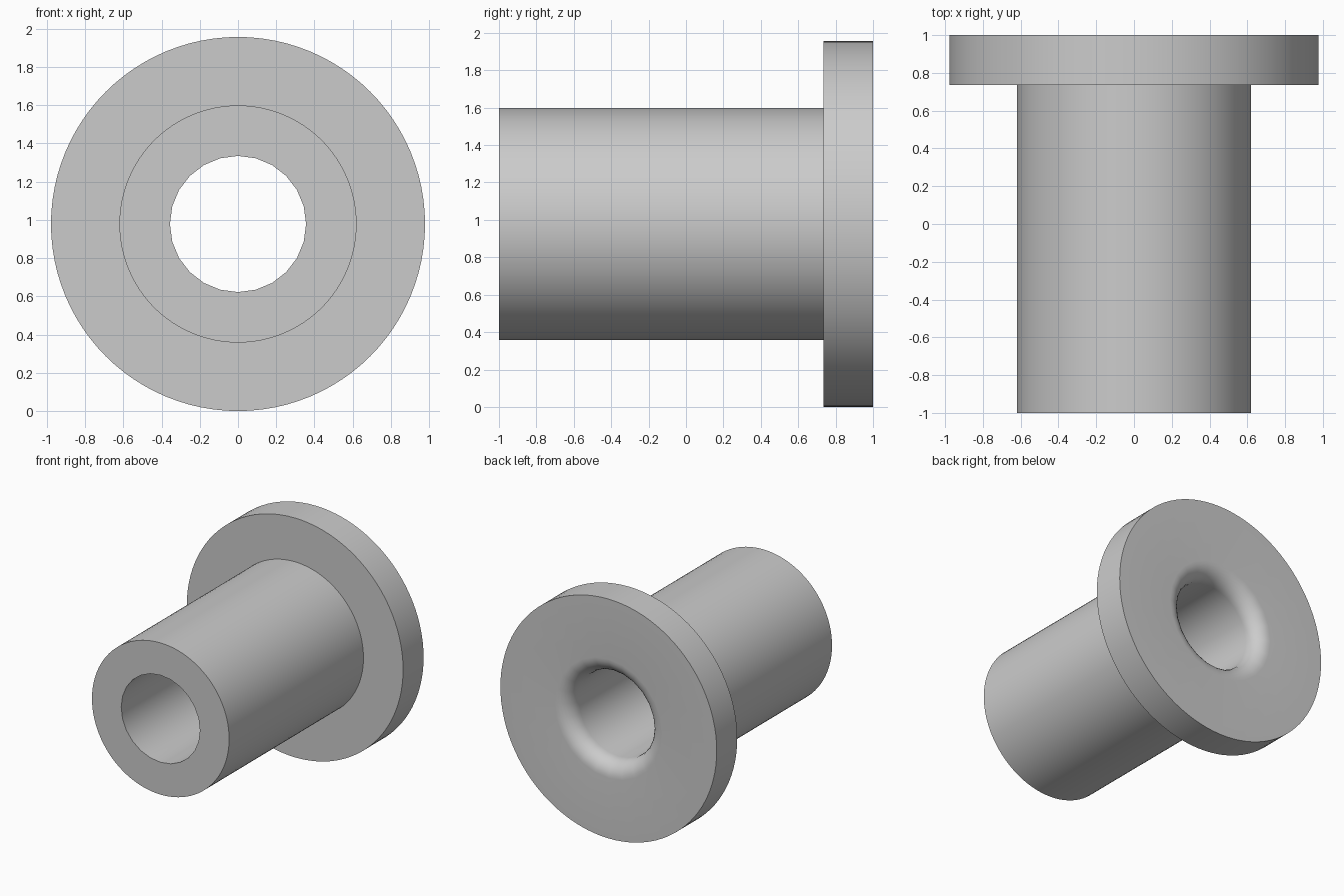
import bpy, bmesh, math

cube = bpy.data.objects.get("Cube")
if cube:
    bpy.data.objects.remove(cube)

FLANGE_R, TUBE_R, BORE_R = 0.978, 0.62, 0.356
FLANGE_Y, FILLET = 0.735, 0.13
BORE_SIDES, RATIO = 24, 4
OUTER_SIDES = BORE_SIDES * RATIO

grey = bpy.data.materials.new("grey_metal")
grey.use_nodes = True
colour = (0.6, 0.6, 0.6, 1)
grey.diffuse_color = colour
grey.node_tree.nodes["Principled BSDF"].inputs["Base Color"].default_value = colour

bm = bmesh.new()


def ring(radius, y, sides):
    """Circle of vertices around the y axis."""
    angles = [2 * math.pi * i / sides for i in range(sides)]
    return [bm.verts.new((radius * math.cos(a), y, FLANGE_R + radius * math.sin(a)))
            for a in angles]


def skin(profile, sides):
    """Revolve (radius, y) points; return the first and last rings."""
    rings = [ring(r, y, sides) for r, y in profile]
    for a, b in zip(rings, rings[1:]):
        for i in range(sides):
            j = (i + 1) % sides
            bm.faces.new((a[i], a[j], b[j], b[i]))
    return rings[0], rings[-1]


def cap(outer, inner):
    """Flat annulus joining a fine outer ring to a coarser bore ring."""
    for i in range(BORE_SIDES):
        arc = [outer[(i * RATIO + k) % OUTER_SIDES] for k in range(RATIO + 1)]
        bm.faces.new(arc + [inner[(i + 1) % BORE_SIDES], inner[i]])


# Outer tube and flange
front_out, back_out = skin([(TUBE_R, -1), (TUBE_R, FLANGE_Y),
                            (FLANGE_R, FLANGE_Y), (FLANGE_R, 1)], OUTER_SIDES)

# Through bore with a rounded mouth at the flange end
mouth = []
for k in range(9):
    a = math.pi / 2 * k / 8
    mouth.append((BORE_R + FILLET * (1 - math.cos(a)), 1 - FILLET + FILLET * math.sin(a)))
front_in, back_in = skin([(BORE_R, -1)] + mouth, BORE_SIDES)

# End faces
cap(front_out, front_in)
cap(back_out, back_in)
bmesh.ops.recalc_face_normals(bm, faces=bm.faces)

mesh = bpy.data.meshes.new("flanged_bushing")
bm.to_mesh(mesh)
bm.free()
mesh.materials.append(grey)
bushing = bpy.data.objects.new("flanged_bushing", mesh)
bpy.context.collection.objects.link(bushing)

# Smooth curves, crisp rims
bpy.ops.object.select_all(action="DESELECT")
bushing.select_set(True)
bpy.context.view_layer.objects.active = bushing
bpy.ops.object.shade_smooth_by_angle(angle=math.radians(30))
